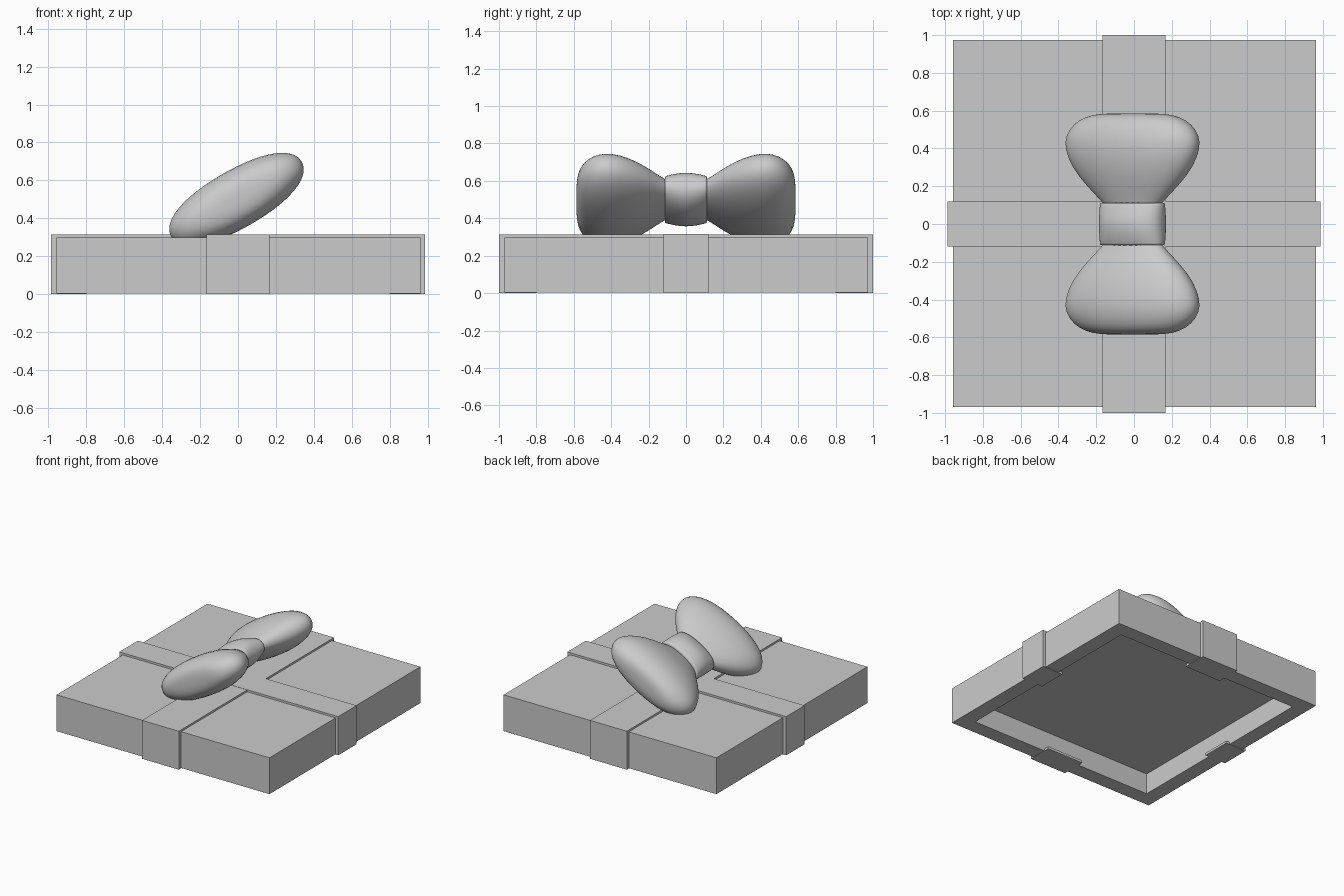
import bpy, bmesh, math
from mathutils import Matrix

default = bpy.data.objects.get("Cube")
if default:
    bpy.data.objects.remove(default, do_unlink=True)

# Single flat colour
grey = bpy.data.materials.new("plain_grey")
grey.use_nodes = True
grey.diffuse_color = (0.6, 0.6, 0.6, 1)
grey.node_tree.nodes["Principled BSDF"].inputs["Base Color"].default_value = (0.6, 0.6, 0.6, 1)


def add_object(name, bm):
    bmesh.ops.recalc_face_normals(bm, faces=bm.faces)
    mesh = bpy.data.meshes.new(name)
    bm.to_mesh(mesh)
    bm.free()
    mesh.materials.append(grey)
    obj = bpy.data.objects.new(name, mesh)
    bpy.context.collection.objects.link(obj)
    return obj


# Box with a flat rim and a straight-walled recess underneath
def make_box(half_x, half_y, bottom, top, rim, depth):
    bm = bmesh.new()
    bmesh.ops.create_cube(bm, size=2)
    height = top - bottom
    bmesh.ops.scale(bm, vec=(half_x, half_y, height / 2), verts=bm.verts)
    bmesh.ops.translate(bm, vec=(0.003, 0.002, bottom + height / 2), verts=bm.verts)
    base = min(bm.faces, key=lambda f: f.calc_center_median().z)
    bmesh.ops.inset_region(bm, faces=[base], thickness=rim)
    ext = bmesh.ops.extrude_discrete_faces(bm, faces=[base])
    bmesh.ops.translate(bm, vec=(0, 0, depth), verts=ext["faces"][0].verts)
    return add_object("gift_box", bm)


# Ribbon strip folded over the top, down both sides and under the rim
def make_ribbon(name, half_len, half_width, top, angle):
    side, tab = half_len - 0.05, 0.8
    right = [(tab, 0.02), (tab, 0), (half_len, 0), (half_len, top)]
    inner = [(-side, 0.02), (-side, 0.28), (side, 0.28), (side, 0.02)]
    left = [(-x, z) for x, z in reversed(right)]
    bm = bmesh.new()
    verts = [bm.verts.new((x, -half_width, z)) for x, z in right + left + inner]
    face = bm.faces.new(verts)
    ext = bmesh.ops.extrude_face_region(bm, geom=[face])
    moved = [v for v in ext["geom"] if isinstance(v, bmesh.types.BMVert)]
    bmesh.ops.translate(bm, vec=(0, 2 * half_width, 0), verts=moved)
    bmesh.ops.transform(bm, matrix=Matrix.Rotation(angle, 4, "Z"), verts=bm.verts)
    return add_object(name, bm)


# Loft of oval sections (y, half length, half thickness), tilted about y
def make_loft(name, sections, power, mirror=False, sides=32):
    def oval(c):
        return math.copysign(abs(c) ** (2 / power), c)

    bm = bmesh.new()
    rings = []
    for y, a, b in sections:
        angles = [2 * math.pi * i / sides for i in range(sides)]
        rings.append([bm.verts.new((a * oval(math.cos(t)), y, b * oval(math.sin(t))))
                      for t in angles])
    for r0, r1 in zip(rings, rings[1:]):
        for i in range(sides):
            j = (i + 1) % sides
            bm.faces.new((r0[i], r0[j], r1[j], r1[i]))
    for ring in (rings[0], rings[-1]):
        bm.faces.new(ring)
    obj = add_object(name, bm)
    obj.location = (-0.008, 0, 0.5)
    obj.rotation_euler = (0, math.radians(-30), 0)
    if mirror:
        mod = obj.modifiers.new("Mirror", "MIRROR")
        mod.use_axis = (False, True, False)
    sub = obj.modifiers.new("Smooth", "SUBSURF")
    sub.levels = sub.render_levels = 1
    for poly in obj.data.polygons:
        poly.use_smooth = True
    return obj


make_box(0.96, 0.972, 0.002, 0.298, 0.175, 0.17)
make_ribbon("ribbon_across", 0.987, 0.119, 0.315, 0)
make_ribbon("ribbon_front_to_back", 1.0, 0.166, 0.313, math.pi / 2)

# Bow: two puffed loops and a barrel knot
make_loft("bow_loops", [
    (0.06, 0.14, 0.055), (0.12, 0.18, 0.07), (0.2, 0.272, 0.106),
    (0.3, 0.36, 0.141), (0.4, 0.404, 0.156), (0.47, 0.398, 0.151),
    (0.53, 0.352, 0.131), (0.57, 0.28, 0.099), (0.583, 0.2, 0.055),
    (0.586, 0.1, 0.02)], power=2.2, mirror=True)
make_loft("bow_knot", [
    (-0.113, 0.16, 0.07), (-0.112, 0.188, 0.085), (-0.106, 0.19, 0.089),
    (-0.06, 0.19, 0.107), (0, 0.19, 0.119), (0.06, 0.19, 0.107),
    (0.106, 0.19, 0.089), (0.112, 0.188, 0.085), (0.113, 0.16, 0.07)], power=2.3)
